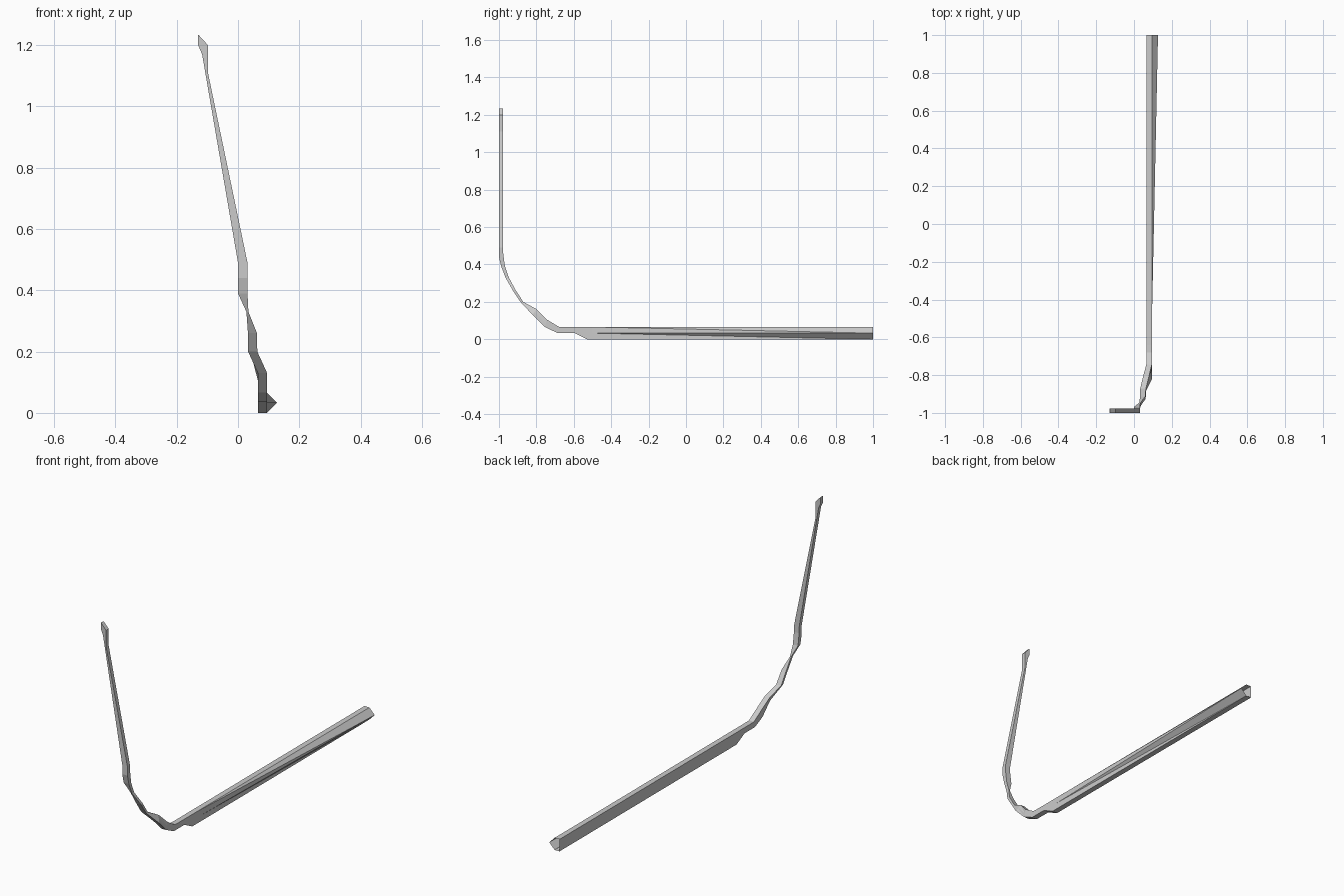
import bpy, bmesh

if "Cube" in bpy.data.objects:
    bpy.data.objects.remove(bpy.data.objects["Cube"])


def interp(table, t):
    for (a, u), (b, v) in zip(table, table[1:]):
        if t <= b:
            return u + (v - u) * (t - a) / (b - a)
    return table[-1][1]


# left and right edges of the strip as a function of height
left_edge = [(0, .065), (.13, .065), (.2, .033), (.32, .032), (.39, 0), (.49, 0),
             (1.17, -.117), (1.2, -.13), (1.24, -.13)]
right_edge = [(0, .095), (.13, .095), (.2, .063), (.26, .062), (.33, .034), (.39, .031),
              (.49, .031), (1.11, -.098), (1.2, -.098), (1.234, -.129)]

# side profile: outer (y, z), inner (y, z), extra width of the side ridge
stations = [
    ((1, 0), (1, .066), .032),
    ((-.50, 0), (-.50, .066), 0),
    ((-.53, 0), (-.60, .066), 0),
    ((-.60, .035), (-.64, .066), 0),
    ((-.69, .035), (-.68, .067), 0),
    ((-.755, .066), (-.743, .105), 0),
    ((-.82, .13), (-.80, .162), 0),
    ((-.885, .2), (-.87, .2), 0),
    ((-.925, .26), (-.912, .265), 0),
    ((-.965, .33), (-.947, .33), 0),
    ((-.988, .39), (-.968, .39), 0),
    ((-1, .44), (-.977, .455), 0),
    ((-1, .49), (-.978, .49), 0),
    ((-1, 1.11), (-.978, 1.11), 0),
    ((-1, 1.17), (-.978, 1.17), 0),
    ((-1, 1.2), (-.978, 1.2), 0),
    ((-1, 1.233), (-.978, 1.233), 0),
]

# bent strip: five-sided rings joined end to end
bm = bmesh.new()
rings = []
for (yo, zo), (yi, zi), ridge in stations:
    ym, zm = (yo + yi) / 2, (zo + zi) / 2
    pts = [(interp(left_edge, zo), yo, zo),
           (interp(right_edge, zo), yo, zo),
           (interp(right_edge, zm) + ridge, ym, zm),
           (interp(right_edge, zi), yi, zi),
           (interp(left_edge, zi), yi, zi)]
    rings.append([bm.verts.new(p) for p in pts])
for a, b in zip(rings, rings[1:]):
    for i in range(5):
        j = (i + 1) % 5
        bm.faces.new((a[i], b[i], b[j]))
        bm.faces.new((a[i], b[j], a[j]))

# closed upper tip, the rear end of the tube stays open
bm.faces.new(rings[-1])
bmesh.ops.recalc_face_normals(bm, faces=bm.faces)

mesh = bpy.data.meshes.new("bent_strip")
bm.to_mesh(mesh)
bm.free()
obj = bpy.data.objects.new("bent_strip", mesh)
bpy.context.collection.objects.link(obj)
